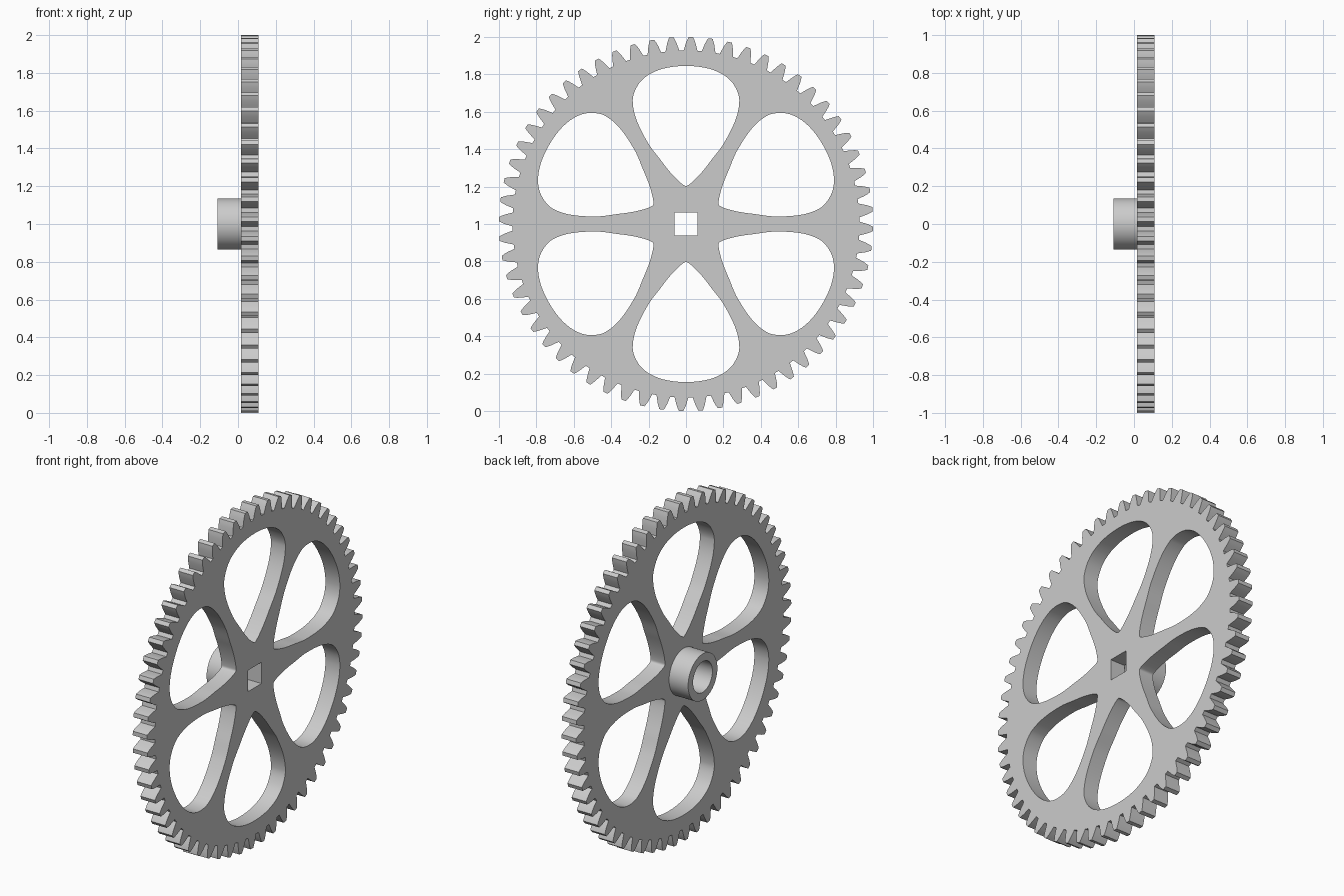
import bpy
import bmesh
from math import cos, sin, pi, radians
from mathutils import Vector, Matrix
from mathutils.geometry import interpolate_bezier

if "Cube" in bpy.data.objects:
    bpy.data.objects.remove(bpy.data.objects["Cube"], do_unlink=True)

TEETH = 60
SPOKES = 6

grey = bpy.data.materials.new("plain grey")
grey.use_nodes = True
colour = (0.6, 0.6, 0.6, 1)
grey.diffuse_color = colour
grey.node_tree.nodes["Principled BSDF"].inputs["Base Color"].default_value = colour


def turn(points, angle):
    rot = Matrix.Rotation(angle, 2)
    return [rot @ Vector(p) for p in points]


def circle(radius, steps=96):
    return [Vector((radius * cos(2 * pi * i / steps), radius * sin(2 * pi * i / steps)))
            for i in range(steps)]


def plate(name, outlines, x0, x1):
    """Extrude nested closed outlines along x; inner outlines become holes."""
    curve = bpy.data.curves.new(name, "CURVE")
    curve.dimensions = "2D"
    curve.fill_mode = "BOTH"
    curve.extrude = (x1 - x0) / 2
    for outline in outlines:
        spline = curve.splines.new("POLY")
        spline.points.add(len(outline) - 1)
        for point, co in zip(spline.points, outline):
            point.co = (co[0], co[1], 0, 1)
        spline.use_cyclic_u = True
    temp = bpy.data.objects.new(name + " outline", curve)
    mesh = bpy.data.meshes.new_from_object(temp)
    bpy.data.objects.remove(temp)

    bm = bmesh.new()
    bm.from_mesh(mesh)
    bmesh.ops.remove_doubles(bm, verts=bm.verts, dist=1e-5)
    bmesh.ops.recalc_face_normals(bm, faces=bm.faces)
    bm.to_mesh(mesh)
    bm.free()

    mesh.name = name
    mesh.materials.clear()
    mesh.materials.append(grey)
    obj = bpy.data.objects.new(name, mesh)
    bpy.context.collection.objects.link(obj)
    obj.rotation_euler = (pi / 2, 0, pi / 2)
    obj.location = ((x0 + x1) / 2, 0, 1)
    bpy.ops.object.select_all(action="DESELECT")
    obj.select_set(True)
    bpy.context.view_layer.objects.active = obj
    bpy.ops.object.shade_smooth_by_angle(angle=radians(25))
    return obj


# Toothed rim: one tooth flank (radius, half width), mirrored and repeated
flank = [(0.927, 0.037), (0.945, 0.032), (0.968, 0.0255), (0.985, 0.019), (1.0, 0.012)]
tooth = [(r, -w) for r, w in flank] + [(r, w) for r, w in reversed(flank)]
rim = []
for i in range(TEETH):
    rim += turn(tooth, 2 * pi * (i - 0.25) / TEETH)

# Teardrop window: half outline as (offset, radius, heading from the radial axis)
keys = [(0, 0.203, 90), (0.015, 0.21, 55), (0.053, 0.243, 45), (0.128, 0.332, 36),
        (0.205, 0.436, 30), (0.285, 0.66, 0), (0.259, 0.739, -30),
        (0.193, 0.802, -60), (0, 0.845, -90)]
half = []
for (xa, ya, ha), (xb, yb, hb) in zip(keys, keys[1:]):
    a, b = Vector((xa, ya)), Vector((xb, yb))
    reach = (b - a).length / 3
    da = Vector((sin(radians(ha)), cos(radians(ha)))) * reach
    db = Vector((sin(radians(hb)), cos(radians(hb)))) * reach
    half += [p.to_2d() for p in interpolate_bezier(a, a + da, b - db, b, 9)[:-1]]
half.append(Vector((0, keys[-1][1])))
window = half + [Vector((-p.x, p.y)) for p in reversed(half[1:-1])]
windows = [turn(window, 2 * pi * i / SPOKES) for i in range(SPOKES)]

# Square shaft hole
s = 0.0625
square = [(-s, -s), (s, -s), (s, s), (-s, s)]

plate("gear_wheel", [rim, square] + windows, 0.015, 0.109)

# Round collar on one side
plate("hub_collar", [circle(0.136), circle(0.09)], -0.109, 0.015)
